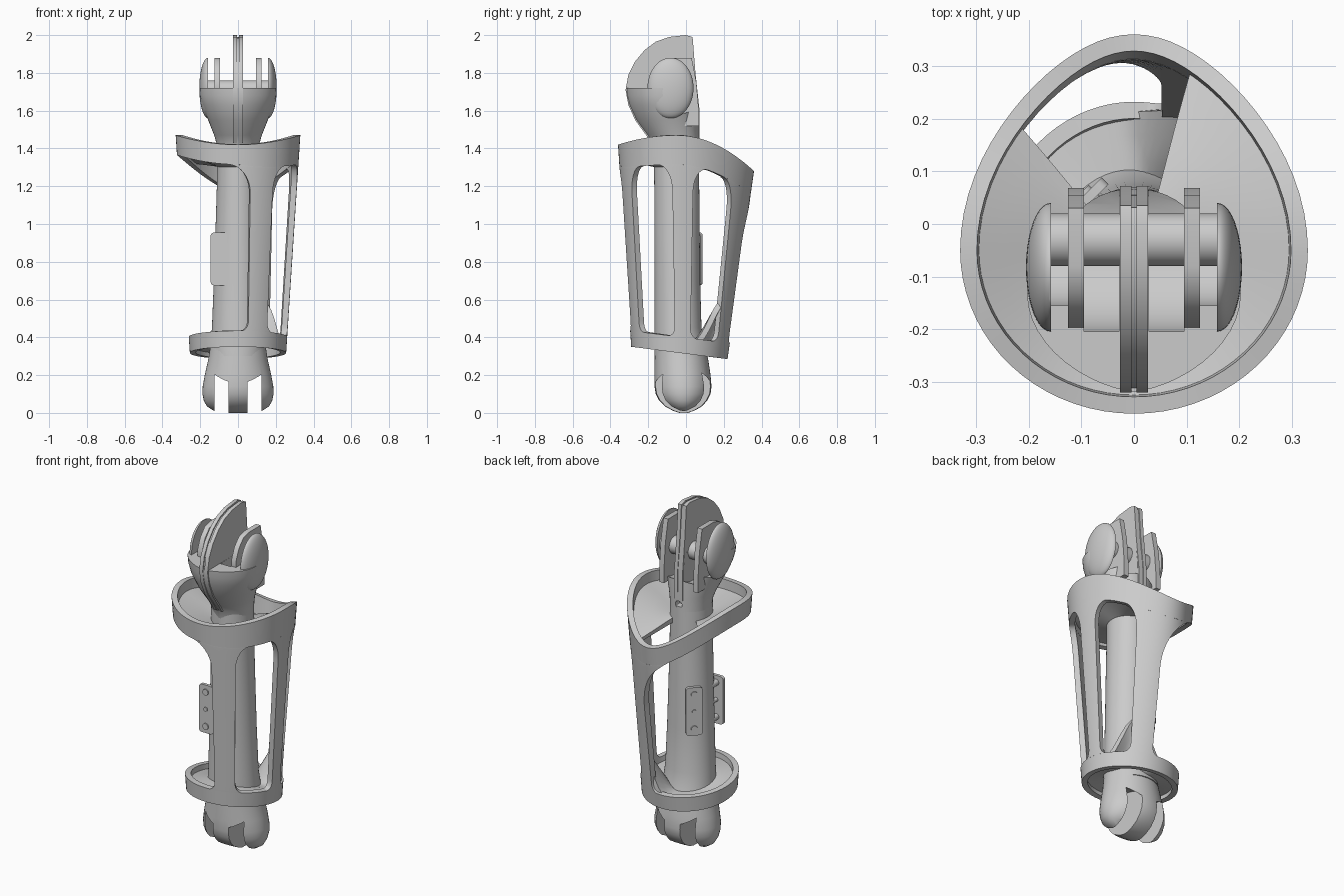
import bpy, bmesh
from math import sin, cos, pi, radians, sqrt, exp
from mathutils import Matrix, Vector

if "Cube" in bpy.data.objects:
    bpy.data.objects.remove(bpy.data.objects["Cube"])


def new_obj(name, bm, recalc=True):
    if recalc:
        bmesh.ops.recalc_face_normals(bm, faces=bm.faces)
    me = bpy.data.meshes.new(name)
    bm.to_mesh(me)
    bm.free()
    ob = bpy.data.objects.new(name, me)
    bpy.context.collection.objects.link(ob)
    return ob


def loft(name, sections, front_pow=1.0, n=48):
    """Sections (z, half width, front y, back y); front_pow > 1 makes a pointed front."""
    bm = bmesh.new()
    rings = []
    for z, rx, y0, y1 in sections:
        c, r = (y0 + y1) / 2, (y1 - y0) / 2
        ring = []
        for i in range(n):
            a = 2 * pi * i / n
            x = rx * cos(a)
            if sin(a) < 0:
                x = rx * (1 if x > 0 else -1) * abs(cos(a)) ** front_pow
            ring.append(bm.verts.new((x, c + r * sin(a), z)))
        rings.append(ring)
    for a, b in zip(rings, rings[1:]):
        for i in range(n):
            j = (i + 1) % n
            bm.faces.new((a[i], a[j], b[j], b[i]))
    bm.faces.new(rings[0])
    bm.faces.new(rings[-1])
    return new_obj(name, bm)


def prism(name, pts, x0, x1):
    """Extrude a (y, z) profile along x."""
    bm = bmesh.new()
    f = bm.faces.new([bm.verts.new((x0, y, z)) for y, z in pts])
    res = bmesh.ops.extrude_face_region(bm, geom=[f])
    for v in res["geom"]:
        if isinstance(v, bmesh.types.BMVert):
            v.co.x = x1
    return new_obj(name, bm)


def rod(name, p0, p1, r, n=24):
    p0, p1 = Vector(p0), Vector(p1)
    bm = bmesh.new()
    m = Matrix.Translation((p0 + p1) / 2) @ (p1 - p0).to_track_quat('Z', 'Y').to_matrix().to_4x4()
    bmesh.ops.create_cone(bm, cap_ends=True, segments=n, radius1=r, radius2=r,
                          depth=(p1 - p0).length, matrix=m)
    return new_obj(name, bm)


def sheet(name, fn, nu, nv, thick, offset):
    """Curved sheet from fn(u, v), thickened."""
    bm = bmesh.new()
    g = [[bm.verts.new(fn(i / nu, j / nv)) for i in range(nu + 1)] for j in range(nv + 1)]
    for j in range(nv):
        for i in range(nu):
            bm.faces.new((g[j][i], g[j][i + 1], g[j + 1][i + 1], g[j + 1][i]))
    bmesh.ops.remove_doubles(bm, verts=bm.verts, dist=1e-5)
    ob = new_obj(name, bm, recalc=False)
    s = ob.modifiers.new("thickness", 'SOLIDIFY')
    s.thickness, s.offset = thick, offset
    return ob


cutters = []


def cut(ob, cutter):
    cutter.hide_render = True
    cutters.append(cutter)
    b = ob.modifiers.new("cut", 'BOOLEAN')
    b.operation, b.solver, b.object = 'DIFFERENCE', 'EXACT', cutter


# Outer cage surface: teardrop rim on top blending to a round rim below
def z_top(a):
    s = sin(a)
    return 1.47 - (0.19 if s > 0 else 0.05) * s * s


def z_bot(a):
    return 0.3175 - 0.0325 * sin(a)


def band_top(a):
    return z_top(a) - 0.105 - 0.05 * max(0, cos(a))


def band_bot(a):
    return z_bot(a) + 0.085


def skin(a, z, inset=0):
    c, s = cos(a), sin(a)
    t = (z - z_bot(a)) / (z_top(a) - z_bot(a))
    xt = (0.33 - inset) * c * (1 - 0.2 * s * s if s > 0 else 1)
    yt = -0.05 + ((0.41 if s > 0 else 0.31) - inset) * s
    xb, yb = (0.255 - inset) * c, -0.035 + (0.255 - inset) * s
    return (xb + (xt - xb) * t, yb + (yt - yb) * t, z)


def band(name, lo, hi):
    def fn(u, v):
        a = 2 * pi * u
        return skin(a, lo(a) + (hi(a) - lo(a)) * v)
    sheet(name, fn, 72, 3, 0.032, -1)


band("upper_rim", band_top, z_top)
band("lower_rim", z_bot, band_bot)


# Cage columns with arched ends
def column(name, a0, a1, flare0, flare1, r0=0.14, r1=0.14):
    def spread(dist, r):
        f = max(0, 1 - dist / r)
        return 1 - sqrt(max(0, 1 - f * f))

    def fn(u, v):
        w = (1 - cos(pi * v)) / 2
        mid = radians((a0 + a1) / 2)
        h = band_top(mid) - band_bot(mid)
        e0 = a0 - flare0 * spread((1 - w) * h, r0) - 8 * spread(w * h, 0.05)
        e1 = a1 + flare1 * spread((1 - w) * h, r1) + 8 * spread(w * h, 0.05)
        a = radians(e0 + (e1 - e0) * u)
        return skin(a, band_bot(a) + (band_top(a) - band_bot(a)) * w)
    sheet(name, fn, 10, 36, 0.032, -1)


column("front_column", -78, -54, 22, 14)
column("side_column", -5, 13, 14, 12)
column("back_column", 50, 76, 10, 42, 0.14, 0.3)


# Webs joining the rims to the core; the lower one climbs the back column
def top_web(u, v):
    a = radians(142 + (424 - 142) * u)
    p = Vector(skin(a, z_top(a) - 0.065, 0.015))
    q = Vector((0.1 * cos(a), -0.05 + 0.11 * sin(a), 1.315))
    return p.lerp(q, v)


def low_web(u, v):
    a = 2 * pi * u
    rise = 0.25 * exp(-((a - radians(55)) / radians(22)) ** 2)
    p = Vector(skin(a, z_bot(a) + 0.04 + rise, 0.015))
    q = Vector((0.12 * cos(a), -0.03 + 0.11 * sin(a), z_bot(a) + 0.05))
    return p.lerp(q, v)


sheet("upper_web", top_web, 60, 4, 0.03, 0)
sheet("lower_web", low_web, 72, 3, 0.03, 0)

# Core tube
loft("core_tube", [(0.3, 0.148, -0.168, 0.12), (0.36, 0.146, -0.168, 0.1), (0.45, 0.138, -0.166, 0.082),
                   (0.7, 0.128, -0.166, 0.075), (0.97, 0.119, -0.168, 0.072), (1.2, 0.112, -0.168, 0.07),
                   (1.41, 0.11, -0.17, 0.07)])

# Upper joint: flared body, slots, cheeks, lugs, fin and axle
head = loft("joint_body", [(1.38, 0.11, -0.17, 0.07), (1.43, 0.115, -0.182, 0.07), (1.47, 0.126, -0.208, 0.07),
                           (1.55, 0.158, -0.266, 0.068), (1.63, 0.19, -0.302, 0.066),
                           (1.68, 0.201, -0.314, 0.06), (1.72, 0.203, -0.318, 0.055)], 1.3)
lug = [(-0.2, 1.69), (-0.195, 1.76), (-0.17, 1.82), (-0.13, 1.865), (-0.08, 1.88), (0.03, 1.88),
       (0.055, 1.75), (0.068, 1.6), (0.068, 1.52), (-0.1, 1.52)]
fin = [(-0.32, 1.71), (-0.305, 1.79), (-0.27, 1.86), (-0.22, 1.92), (-0.16, 1.965), (-0.09, 1.99), (0, 2.0),
       (0.035, 1.99), (0.05, 1.8), (0.072, 1.6), (0.072, 1.45), (-0.186, 1.43), (-0.211, 1.47), (-0.269, 1.55), (-0.305, 1.63)]
prism("fin_core", [(-0.1 + (y + 0.1) * 0.97, 1.7 + (z - 1.7) * 0.97) for y, z in fin], -0.01, 0.01)
for s, side in ((-1, "left"), (1, "right")):
    for x0, x1, r in ((0.028, 0.095, 0.175), (0.125, 0.16, 0.125)):
        cut(head, rod("slot_cutter", (s * x0, -0.03, 1.71), (s * x1, -0.03, 1.71), r, 48))
    prism(side + "_fin_plate", fin, s * 0.005, s * 0.027)
    prism(side + "_lug", lug, s * 0.095, s * 0.125)
    bm = bmesh.new()
    bmesh.ops.create_uvsphere(bm, u_segments=40, v_segments=24, radius=1)
    bmesh.ops.bisect_plane(bm, geom=bm.verts[:] + bm.edges[:] + bm.faces[:], plane_co=(0, 0, 0),
                           plane_no=(s, 0, 0), clear_inner=True)
    bmesh.ops.holes_fill(bm, edges=[e for e in bm.edges if e.is_boundary])
    bmesh.ops.transform(bm, verts=bm.verts,
                        matrix=Matrix.Translation((s * 0.158, -0.082, 1.72)) @ Matrix.Diagonal((0.047, 0.122, 0.16, 1)))
    new_obj(side + "_cheek", bm)
cut(head, rod("cable_hole_cutter", (0, 0.03, 1.42), (0, 0.1, 1.42), 0.022))
rod("axle", (-0.17, -0.03, 1.71), (0.17, -0.03, 1.71), 0.05, 32)

# Lower joint: rounded end slotted into three prongs
wrist = loft("lower_joint", [(0.36, 0.145, -0.165, 0.1), (0.28, 0.158, -0.166, 0.118), (0.2, 0.176, -0.167, 0.13),
                             (0.14, 0.187, -0.167, 0.135), (0.1, 0.188, -0.16, 0.13), (0.065, 0.181, -0.142, 0.112),
                             (0.035, 0.165, -0.112, 0.085), (0.012, 0.13, -0.07, 0.045), (0, 0.08, -0.035, 0.01)])
for s in (-1, 1):
    cut(wrist, rod("prong_cutter", (s * 0.05, -0.015, 0.06), (s * 0.125, -0.015, 0.06), 0.18, 48))


# Two mounting plates with bolts
def plate(name, centre, angle):
    m = Matrix.Translation(centre) @ Matrix.Rotation(radians(angle), 4, 'Z')
    bm = bmesh.new()
    bmesh.ops.create_cube(bm, size=1, matrix=Matrix.Diagonal((0.09, 0.018, 0.28, 1)))
    ends = [e for e in bm.edges if abs(e.verts[0].co.y - e.verts[1].co.y) > 0.01]
    bmesh.ops.bevel(bm, geom=ends, offset=0.018, segments=4, affect='EDGES', profile=0.5)
    new_obj(name, bm).matrix_world = m
    for i, (dz, r) in enumerate(((-0.1, 0.018), (0, 0.012), (0.1, 0.018))):
        rod(f"{name}_bolt_{i + 1}", m @ Vector((0, -0.016, dz)), m @ Vector((0, 0.07, dz)), r, 16)


plate("front_plate", (-0.1, -0.145, 0.815), 0)
plate("back_plate", (-0.087, 0.05, 0.815), 225)

# Apply modifiers, drop cutters, smooth
bpy.ops.object.select_all(action='SELECT')
bpy.context.view_layer.objects.active = head
bpy.ops.object.convert(target='MESH')
for c in cutters:
    bpy.data.objects.remove(c, do_unlink=True)
bpy.ops.object.select_all(action='SELECT')
bpy.context.view_layer.objects.active = head
bpy.ops.object.shade_smooth_by_angle(angle=radians(35))
